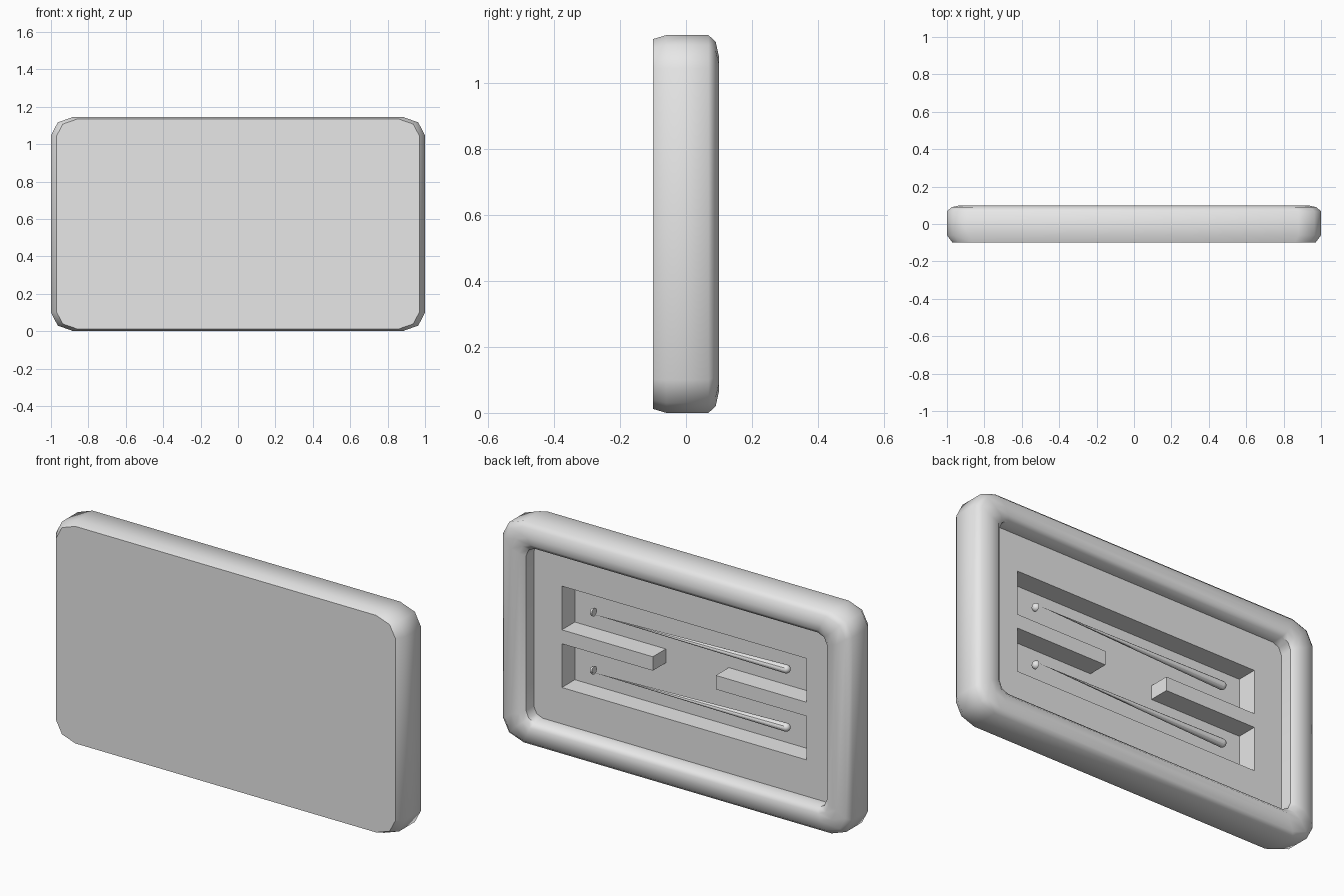
import bpy, bmesh, math
from mathutils import Vector

if "Cube" in bpy.data.objects:
    bpy.data.objects.remove(bpy.data.objects["Cube"])

MID = 0.573  # half height of the panel

grey = bpy.data.materials.new("plain grey")
grey.diffuse_color = (0.8, 0.8, 0.8, 1)
grey.use_nodes = True
grey.node_tree.nodes["Principled BSDF"].inputs["Base Color"].default_value = grey.diffuse_color


def make_object(name, bm):
    bmesh.ops.recalc_face_normals(bm, faces=bm.faces[:])
    mesh = bpy.data.meshes.new(name)
    bm.to_mesh(mesh)
    bm.free()
    mesh.materials.append(grey)
    obj = bpy.data.objects.new(name, mesh)
    bpy.context.collection.objects.link(obj)
    return obj


def smooth(obj, degrees):
    bpy.ops.object.select_all(action='DESELECT')
    obj.select_set(True)
    bpy.context.view_layer.objects.active = obj
    bpy.ops.object.shade_smooth_by_angle(angle=math.radians(degrees))


def ring(bm, hx, hz, cx, cz, y):
    """Rectangle loop with two-segment corners."""
    corner = [(hx, hz - cz), (hx - 0.3 * cx, hz - 0.3 * cz), (hx - cx, hz)]
    pts = []
    for sx, sz in ((1, 1), (-1, 1), (-1, -1), (1, -1)):
        part = [(sx * x, sz * z) for x, z in corner]
        pts += part if sx * sz > 0 else part[::-1]
    return [bm.verts.new((x, y, z + MID)) for x, z in pts]


# Body: front face, outer wall, rolled back rim and recessed floor
bm = bmesh.new()
profile = [  # inset x, inset z, corner x, corner z, y
    (0.03, 0.012, 0.11, 0.09, -0.10),
    (0.00, 0.000, 0.12, 0.10, -0.06),
    (0.00, 0.000, 0.12, 0.10, 0.068),
    (0.025, 0.02, 0.11, 0.09, 0.09),
    (0.07, 0.065, 0.09, 0.08, 0.10),
    (0.115, 0.10, 0.06, 0.06, 0.098),
    (0.14, 0.123, 0.05, 0.05, 0.078),
    (0.14, 0.123, 0.05, 0.05, 0.014),
]
loops = [ring(bm, 1 - ix, MID - iz, cx, cz, y) for ix, iz, cx, cz, y in profile]
for a, b in zip(loops, loops[1:]):
    for i in range(len(a)):
        j = (i + 1) % len(a)
        bm.faces.new((a[i], a[j], b[j], b[i]))
bm.faces.new(loops[0])
bm.faces.new(loops[-1])
body = make_object("body", bm)

# Two long slots joined in the middle, cut into the recessed floor
outline = [(0.70, 0.036), (0.70, 0.262), (-0.70, 0.262), (-0.70, 0.036),
           (-0.18, 0.036), (-0.18, -0.036), (-0.70, -0.036), (-0.70, -0.262),
           (0.70, -0.262), (0.70, -0.036), (0.18, -0.036), (0.18, 0.036)]
bm = bmesh.new()
face = bm.faces.new([bm.verts.new((x, -0.092, z + MID)) for x, z in outline])
grown = bmesh.ops.extrude_face_region(bm, geom=[face])
bmesh.ops.translate(bm, vec=(0, 0.15, 0),
                    verts=[v for v in grown["geom"] if isinstance(v, bmesh.types.BMVert)])
cutter = make_object("slot_cutter", bm)
cutter.hide_render = True

cut = body.modifiers.new("slots", 'BOOLEAN')
cut.operation = 'DIFFERENCE'
cut.solver = 'EXACT'
cut.object = cutter
bpy.context.view_layer.objects.active = body
bpy.ops.object.modifier_apply(modifier=cut.name)
bpy.data.objects.remove(cutter)
smooth(body, 50)

# Round-ended rods lying along each slot
for name, dz in (("upper_rod", 0.149), ("lower_rod", -0.152)):
    bm = bmesh.new()
    bmesh.ops.create_uvsphere(bm, u_segments=16, v_segments=10, radius=0.021)
    bmesh.ops.bisect_plane(bm, geom=bm.verts[:] + bm.edges[:] + bm.faces[:],
                           plane_co=(0, 0, 0), plane_no=(1, 0, 0))
    # stretch the middle into a long capsule
    middle = [e for e in bm.edges if all(abs(v.co.x) < 1e-5 for v in e.verts)]
    bmesh.ops.split_edges(bm, edges=middle)
    for f in bm.faces:
        side = math.copysign(1, f.calc_center_median().x)
        for v in f.verts:
            v.tag = side > 0
    for v in bm.verts:
        v.co.x += 0.549 if v.tag else -0.549
    rims = [e for e in bm.edges if e.is_boundary]
    bmesh.ops.bridge_loops(bm, edges=rims)
    bmesh.ops.translate(bm, verts=bm.verts[:], vec=Vector((0, -0.035, MID + dz)))
    smooth(make_object(name, bm), 50)
